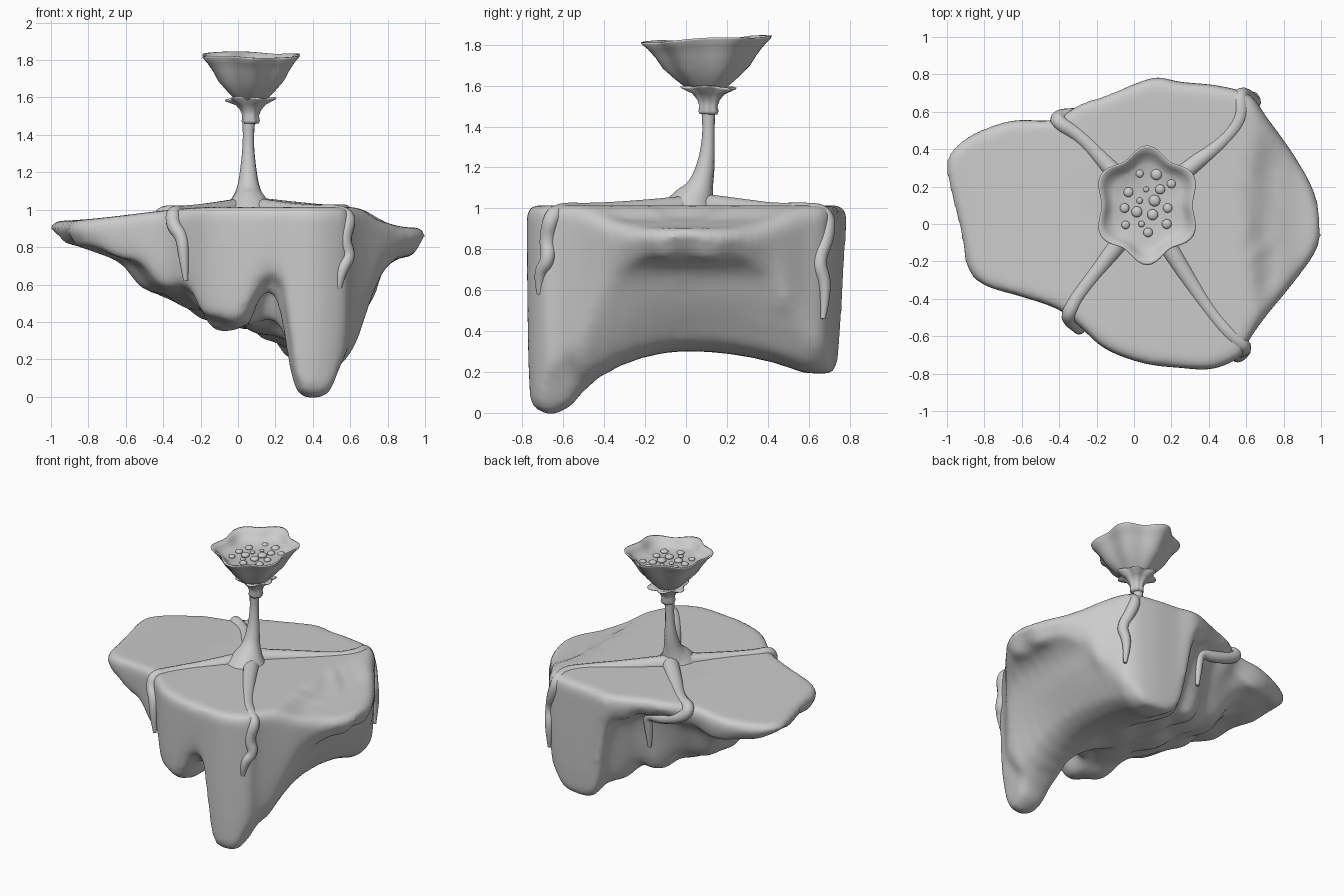
import bpy, bmesh, math
from mathutils import Vector
from mathutils.geometry import interpolate_bezier


def step(a, b, v):
    t = min(max((v - a) / (b - a), 0), 1)
    return t * t * (3 - 2 * t)


def loft(name, loops):
    """Skin closed loops of equal length and close both ends with a fan."""
    bm = bmesh.new()
    rows = [[bm.verts.new(p) for p in lp] for lp in loops]
    n = len(rows[0])
    for a, b in zip(rows, rows[1:]):
        for i in range(n):
            bm.faces.new((a[i], a[(i + 1) % n], b[(i + 1) % n], b[i]))
    for row in (rows[0], rows[-1]):
        c = bm.verts.new(sum((v.co for v in row), Vector()) / n)
        for i in range(n):
            bm.faces.new((row[i], row[(i + 1) % n], c))
    bmesh.ops.recalc_face_normals(bm, faces=bm.faces)
    for f in bm.faces:
        f.smooth = True
    me = bpy.data.meshes.new(name)
    bm.to_mesh(me)
    bm.free()
    ob = bpy.data.objects.new(name, me)
    bpy.context.collection.objects.link(ob)
    return ob


def tube(name, pts):
    """Smooth tapering tube through points (x, y, z, radius)."""
    cu = bpy.data.curves.new(name, 'CURVE')
    cu.dimensions = '3D'
    cu.bevel_depth = 1
    cu.bevel_resolution = 4
    cu.use_fill_caps = True
    sp = cu.splines.new('NURBS')
    sp.points.add(len(pts) - 1)
    for p, (x, y, z, r) in zip(sp.points, pts):
        p.co = (x, y, z, 1)
        p.radius = r
    sp.order_u = 3
    sp.use_endpoint_u = True
    sp.resolution_u = 8
    ob = bpy.data.objects.new(name, cu)
    bpy.context.collection.objects.link(ob)
    return ob


# Rock: plan outline, plus height samples of the underside (x, y, z)
OUTLINE = [(-1.005, .28), (-.975, .4), (-.85, .49), (-.65, .555), (-.43, .56), (-.3, .64), (-.15, .69),
           (0, .75), (.12, .785), (.25, .76), (.45, .74), (.62, .69), (.71, .57), (.85, .38), (.955, .2),
           (1.005, 0), (.975, -.15), (.85, -.32), (.7, -.5), (.61, -.63), (.57, -.71), (.42, -.775),
           (.25, -.77), (.05, -.745), (-.15, -.67), (-.28, -.56), (-.4, -.46), (-.6, -.39),
           (-.8, -.33), (-.89, -.24), (-.93, -.05)]
UNDER = [(-1, .3, .86), (-.95, 0, .84), (-.8, -.3, .81), (-.8, .1, .8), (-.8, .45, .82),
         (-.63, .1, .76), (-.64, -.2, .76), (-.64, .33, .77), (-.58, -.36, .74), (-.58, .5, .79),
         (-.43, .53, .86), (-.46, .15, .54), (-.46, -.1, .55), (-.38, .32, .52), (-.38, -.3, .56),
         (-.3, -.53, .62), (-.25, .25, .46), (-.25, -.2, .46), (-.14, -.6, .43), (-.08, -.5, .34),
         (0, -.55, .37), (-.1, 0, .4), (0, -.25, .38), (.21, -.73, .68), (.19, -.55, .63),
         (.2, -.33, .42), (.2, 0, .33), (.1, .25, .36), (-.08, .43, .4), (.2, .55, .3),
         (.02, .73, .84), (-.1, .67, .9), (-.25, .61, .92), (1, 0, .83), (.92, -.2, .79), (.92, .25, .79)]
# Right flank: a section carried along a ridge that drops at both ends
for y in [-.5 + .1 * i for i in range(12)]:
    ridge = .3 - (.7 if y < 0 else .3) * y * y
    UNDER += [(.47, y, ridge), (.38, y, ridge), (.57, y, ridge + .02), (.65, y, ridge + .12), (.7, y, .56)]
    if abs(y) < .45:
        UNDER += [(.78, y, .71), (.85, y, .76)]
# Front leg and back leg
for x in (.36, .41, .47):
    UNDER += [(x, -.74, .02), (x, -.66, -.03), (x, -.58, .01), (x, .7, .19), (x, .6, .19)]
UNDER += [(.56, -.66, .22), (.6, -.58, .3), (.62, .66, .3)]


def resample(pts, k):
    out, n = [], len(pts)
    P = [Vector((x, y, 0)) for x, y in pts]
    for i in range(n):
        a, b, c, d = (P[(i + j) % n] for j in (-1, 0, 1, 2))
        out += interpolate_bezier(b, b + (c - a) / 6, c - (d - b) / 6, c, k + 1)[:-1]
    return out


def top_z(x, y):
    fade = 1 - step(.25, .5, abs(y))
    groove = .035 * math.exp(-((x - .71) / .06) ** 2) * fade
    return 1.015 - .075 * step(.1, 1, -x) - .11 * step(.6, .9, x) - groove


def under_z(x, y):
    total = weight = 0
    soft = .006 + .009 * step(.05, .3, -x)
    for px, py, pz in UNDER:
        w = 1 / ((x - px) ** 2 + (y - py) ** 2 + soft) ** 2.5
        total += w * pz
        weight += w
    return total / weight


rim = resample(OUTLINE, 5)
# (outline scale, share of the depth, rounding amount)
rings = [(s, 0, 0) for s in (.1, .3, .5, .6, .7, .78, .85, .9, .95)] + [(.985, 0, .3), (1, 0, 1)]
rings += [(.998, .3, 1), (.995, .55, 1), (.99, .8, 1), (.98, 1, 1), (.965, 1, .3)]
rings += [(.94 - .04 * i, 1, 0) for i in range(23)]
loops = []
for s, f, r in rings:
    lp = []
    for p in rim:
        x, y = p.x * s, p.y * s
        t, b = top_z(x, y), under_z(x, y)
        d = min(.05, .45 * (t - b)) * r
        lp.append((x, y, (t - d) * (1 - f) + (b + d) * f))
    loops.append(lp)
rock = loft("rock_base", loops)
m = rock.modifiers.new("even", 'REMESH')
m.mode = 'VOXEL'
m.voxel_size = .02
m.use_smooth_shade = True
m = rock.modifiers.new("soften", 'SMOOTH')
m.factor = .5
m.iterations = 9

# Roots creeping over the top and hanging over the edge
R = .04
tube("root_front_left", [(.06, .08, 1.01, .06), (-.1, -.13, .99, .05), (-.3, -.38, .98, R),
     (-.35, -.48, .985, R), (-.345, -.51, .91, R), (-.3, -.55, .86, .035), (-.29, -.565, .75, .03),
     (-.28, -.565, .62, .012)])
tube("root_front_right", [(.06, .08, 1.01, .06), (.2, -.15, .995, .05), (.4, -.46, .985, R),
     (.53, -.61, .99, R), (.6, -.66, .96, R), (.56, -.68, .84, R), (.6, -.67, .75, .035),
     (.55, -.72, .68, .032), (.54, -.715, .58, .014)])
tube("root_back_right", [(.06, .1, 1.01, .06), (.28, .29, .995, .05), (.48, .44, .985, R),
     (.58, .57, .99, R), (.56, .69, .98, R), (.6, .69, .86, R), (.65, .64, .74, .037),
     (.63, .69, .62, .032), (.64, .67, .46, .012)])
tube("root_back_left", [(.06, .1, 1.01, .06), (-.12, .29, .99, .05), (-.28, .47, .98, R),
     (-.42, .55, .985, R), (-.39, .58, .92, R), (-.22, .58, .86, R), (-.09, .57, .86, .037),
     (-.09, .56, .75, .03), (-.09, .55, .61, .012)])

# Flower stem with flared foot
tube("stem", [(.06, .0, .9, .2), (.058, .03, 1.02, .12), (.056, .07, 1.1, .062),
     (.055, .1, 1.22, .042), (.055, .11, 1.35, .029), (.057, .11, 1.46, .032), (.058, .11, 1.54, .04)])


def flower_part(name, profile, cx, cy, rx, ry, wave, tilt, phase):
    """Six-lobed bowl from a profile of (radius share, height)."""
    loops = []
    for s, z in profile:
        lp = []
        for i in range(72):
            a = math.tau * i / 72
            k = s * (1 + wave * s * math.cos(6 * a + phase))
            y = ry * k * math.sin(a)
            dz = tilt * y * s + .006 * s ** 4 * math.cos(3 * a)
            lp.append((cx + rx * k * math.cos(a), cy + y, z + dz))
        loops.append(lp)
    return loft(name, loops)


flower_part("calyx", [(.33, 1.46), (.38, 1.475), (.34, 1.5), (.42, 1.53), (.6, 1.56), (.97, 1.585),
            (1, 1.592), (.9, 1.597), (.6, 1.585), (.2, 1.58)], .068, .11, .125, .128, .13, -.05, 1.2)
flower_part("flower_cup", [(.25, 1.575), (.33, 1.59), (.5, 1.635), (.68, 1.69), (.79, 1.745),
            (.9, 1.79), (.99, 1.818), (1, 1.828), (.96, 1.828), (.87, 1.8), (.79, 1.775),
            (.7, 1.763), (.4, 1.757), (.1, 1.755)], .07, .1, .266, .295, .085, .05, math.pi)

# Seeds inside the cup
SEEDS = [(.03, .27, .022), (.12, .265, .03), (-.03, .17, .026), (.065, .185, .015), (.14, .185, .026),
         (.2, .215, .024), (.03, .125, .017), (.11, .125, .031), (.18, .085, .025), (-.05, .085, .025),
         (.015, .065, .029), (.1, .05, .029), (-.045, -.005, .022), (.04, 0, .017), (.075, -.045, .025),
         (.175, 0, .026)]
for i, (x, y, r) in enumerate(SEEDS):
    bpy.ops.mesh.primitive_uv_sphere_add(segments=16, ring_count=10, radius=r, location=(x, y, 1.763),
                                         scale=(1, 1, .6))
    bpy.context.object.name = f"seed_{i + 1}"
    bpy.ops.object.shade_smooth()
